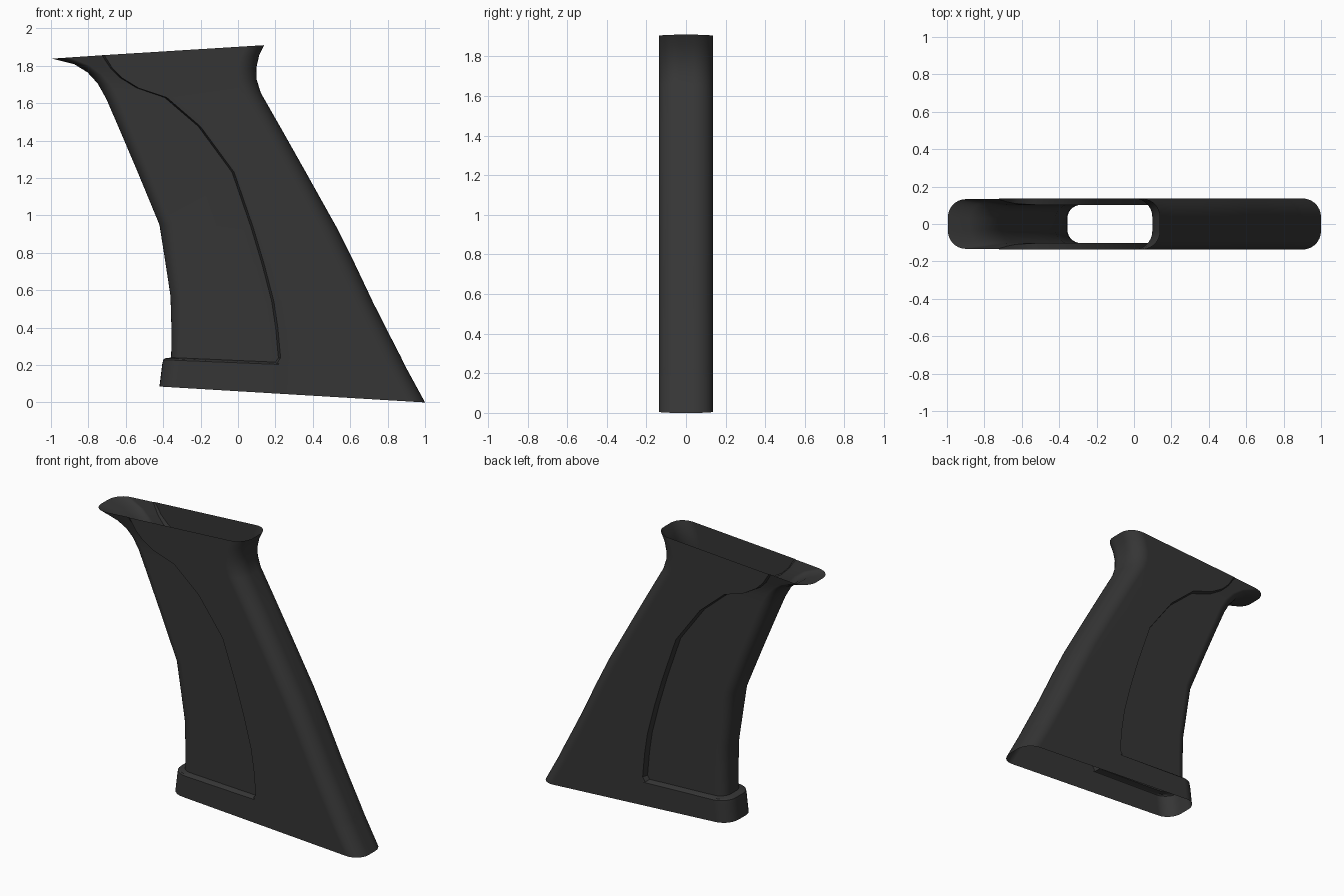
import bpy, bmesh, math

if "Cube" in bpy.data.objects:
    bpy.data.objects.remove(bpy.data.objects["Cube"])

HALF = 0.137      # half thickness of the body
N = 7             # steps in each rounded corner

# Cross-sections from bottom to top:
# front edge (x, z), panel border (x, z), rear edge (x, z), panel recess
RINGS = [
    ((-0.420, 0.085), (0.215, 0.047), (1.000, 0.000), 0.0),
    ((-0.405, 0.205), (0.220, 0.190), (0.902, 0.180), 0.0),
    ((-0.400, 0.228), (0.222, 0.203), (0.892, 0.200), 0.0),
    ((-0.390, 0.236), (0.220, 0.207), (0.887, 0.210), 0.006),
    ((-0.358, 0.240), (0.212, 0.215), (0.882, 0.220), 0.035),
    ((-0.357, 0.255), (0.228, 0.238), (0.870, 0.245), 0.035),
    ((-0.356, 0.400), (0.213, 0.400), (0.790, 0.400), 0.035),
    ((-0.361, 0.570), (0.192, 0.540), (0.722, 0.535), 0.035),
    ((-0.390, 0.760), (0.140, 0.740), (0.625, 0.740), 0.035),
    ((-0.420, 0.950), (0.080, 0.940), (0.525, 0.940), 0.035),
    ((-0.540, 1.240), (-0.020, 1.230), (0.363, 1.230), 0.035),
    ((-0.640, 1.475), (-0.200, 1.475), (0.222, 1.480), 0.035),
    ((-0.705, 1.625), (-0.380, 1.630), (0.122, 1.655), 0.035),
    ((-0.750, 1.705), (-0.530, 1.680), (0.100, 1.725), 0.034),
    ((-0.805, 1.765), (-0.620, 1.735), (0.098, 1.790), 0.028),
    ((-0.875, 1.808), (-0.670, 1.785), (0.113, 1.855), 0.018),
    ((-0.995, 1.838), (-0.715, 1.857), (0.140, 1.910), 0.004),
]


def ring_points(front, border, rear, recess):
    """Half section from rear to front, then mirrored across y."""
    def height(x):
        a, b = (front, border) if x < border[0] else (border, rear)
        return a[1] + (b[1] - a[1]) * (x - a[0]) / (b[0] - a[0])

    r, panel = 0.1, HALF - recess
    rf = r - recess * 0.8
    half = []
    for i in range(N + 1):
        a = math.pi / 2 * i / N
        half.append((rear[0] - r + r * math.cos(a), HALF - r + r * math.sin(a)))
    half.append((border[0], HALF))
    half.append((border[0] - 0.012, panel))
    for i in range(N + 1):
        a = math.pi / 2 * (1 + i / N)
        half.append((front[0] + rf + rf * math.cos(a), panel - rf + rf * math.sin(a)))
    full = half + [(x, -y) for x, y in reversed(half)]
    return [(x, y, height(x)) for x, y in full]


# Open hollow grip shell with recessed side panels
bm = bmesh.new()
loops = [[bm.verts.new(p) for p in ring_points(*r)] for r in RINGS]
count = len(loops[0])
for low, high in zip(loops, loops[1:]):
    for i in range(count):
        j = (i + 1) % count
        bm.faces.new((low[i], low[j], high[j], high[i]))

mesh = bpy.data.meshes.new("grip_shell")
bm.to_mesh(mesh)
bm.free()
grip = bpy.data.objects.new("grip_shell", mesh)
bpy.context.collection.objects.link(grip)

# Dark plastic
mat = bpy.data.materials.new("dark_grey_plastic")
mat.diffuse_color = (0.036, 0.036, 0.036, 1)
mat.use_nodes = True
mat.node_tree.nodes["Principled BSDF"].inputs["Base Color"].default_value = mat.diffuse_color
mesh.materials.append(mat)

# Smooth corners, crisp panel step
bpy.context.view_layer.objects.active = grip
grip.select_set(True)
bpy.ops.object.shade_smooth_by_angle(angle=math.radians(32))
weighted = grip.modifiers.new("even_shading", 'WEIGHTED_NORMAL')
weighted.keep_sharp = True
